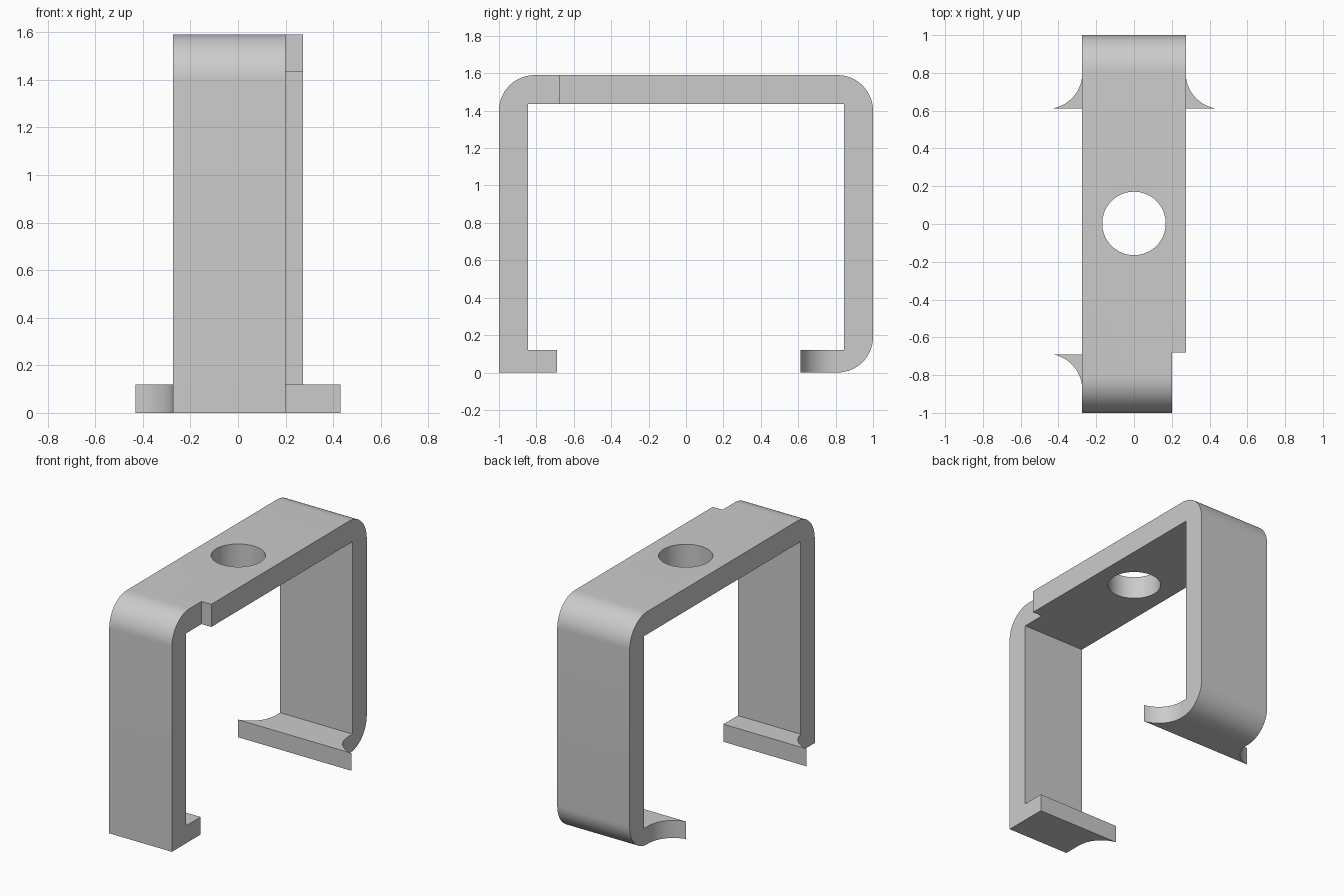
import bpy, bmesh
from math import cos, sin, pi
from mathutils import Matrix

cube = bpy.data.objects.get("Cube")
if cube:
    bpy.data.objects.remove(cube, do_unlink=True)

GREY = (0.6, 0.6, 0.6, 1)
grey = bpy.data.materials.new("plain grey")
grey.use_nodes = True
grey.diffuse_color = GREY
grey.node_tree.nodes["Principled BSDF"].inputs["Base Color"].default_value = GREY

HALF_W, TOP, WALL, R, FOOT = 0.274, 1.59, 0.155, 0.19, 0.12


def arc(cx, cy, r, start, end, n=16):
    """Points on an arc, angles in quarter turns."""
    angles = [(start + (end - start) * i / n) * pi / 2 for i in range(n + 1)]
    return [(cx + r * cos(a), cy + r * sin(a)) for a in angles]


def prism(name, points, offset, place):
    """Extrude a flat outline; place maps an outline point to 3D."""
    bm = bmesh.new()
    face = bm.faces.new([bm.verts.new(place(a, b)) for a, b in points])
    out = bmesh.ops.extrude_face_region(bm, geom=[face])
    moved = [v for v in out["geom"] if isinstance(v, bmesh.types.BMVert)]
    bmesh.ops.translate(bm, verts=moved, vec=offset)
    bmesh.ops.recalc_face_normals(bm, faces=bm.faces)
    return finish(name, bm)


def finish(name, bm):
    mesh = bpy.data.meshes.new(name)
    bm.to_mesh(mesh)
    bm.free()
    mesh.materials.append(grey)
    ob = bpy.data.objects.new(name, mesh)
    bpy.context.collection.objects.link(ob)
    return ob


def cut(ob, cutter):
    """Subtract the cutter from the object and remove the cutter."""
    mod = ob.modifiers.new("cut", "BOOLEAN")
    mod.operation, mod.solver, mod.object = "DIFFERENCE", "EXACT", cutter
    bpy.context.view_layer.objects.active = ob
    bpy.ops.object.modifier_apply(modifier=mod.name)
    bpy.data.objects.remove(cutter, do_unlink=True)


# Bracket: side profile with three rounded outer corners
inner = 1 - WALL
profile = [(-0.69, 0), (-0.69, FOOT), (-inner, FOOT), (-inner, TOP - WALL),
           (inner, TOP - WALL), (inner, FOOT), (0.612, FOOT), (0.612, 0)]
profile += arc(1 - R, R, R, -1, 0)
profile += arc(1 - R, TOP - R, R, 0, 1)
profile += arc(R - 1, TOP - R, R, 1, 2)
profile += [(-1, 0)]
bracket = prism("bracket", profile, (2 * HALF_W, 0, 0),
                lambda y, z: (-HALF_W, y, z))

# Notch that narrows the front leg on its left side
bm = bmesh.new()
bmesh.ops.create_cube(bm, size=2, matrix=Matrix.Translation((1.2, -1.68, 1)))
cut(bracket, finish("notch_cutter", bm))

# Round hole through the top
bm = bmesh.new()
bmesh.ops.create_cone(bm, cap_ends=True, segments=64, radius1=0.168,
                      radius2=0.168, depth=1,
                      matrix=Matrix.Translation((0, 0.003, TOP)))
cut(bracket, finish("hole_cutter", bm))

# Flared wings on the feet: side, tip y, direction back along the leg
parts = [bracket]
for name, side, tip, back in (("back_left_wing", 1, 0.612, 1),
                              ("back_right_wing", -1, 0.612, 1),
                              ("front_right_wing", -1, -0.69, -1)):
    outline = [(HALF_W, 0)] + arc(HALF_W + R, 0.187, R, 2, 2.88, 14)
    outline[-1] = (0.43, 0)
    parts.append(prism(name, outline, (0, 0, FOOT),
                       lambda x, y: (side * x, tip + back * y, 0)))

# Smooth curves, sharp edges
bpy.ops.object.select_all(action="DESELECT")
for ob in parts:
    ob.select_set(True)
bpy.context.view_layer.objects.active = bracket
bpy.ops.object.shade_smooth_by_angle(angle=pi / 6)
